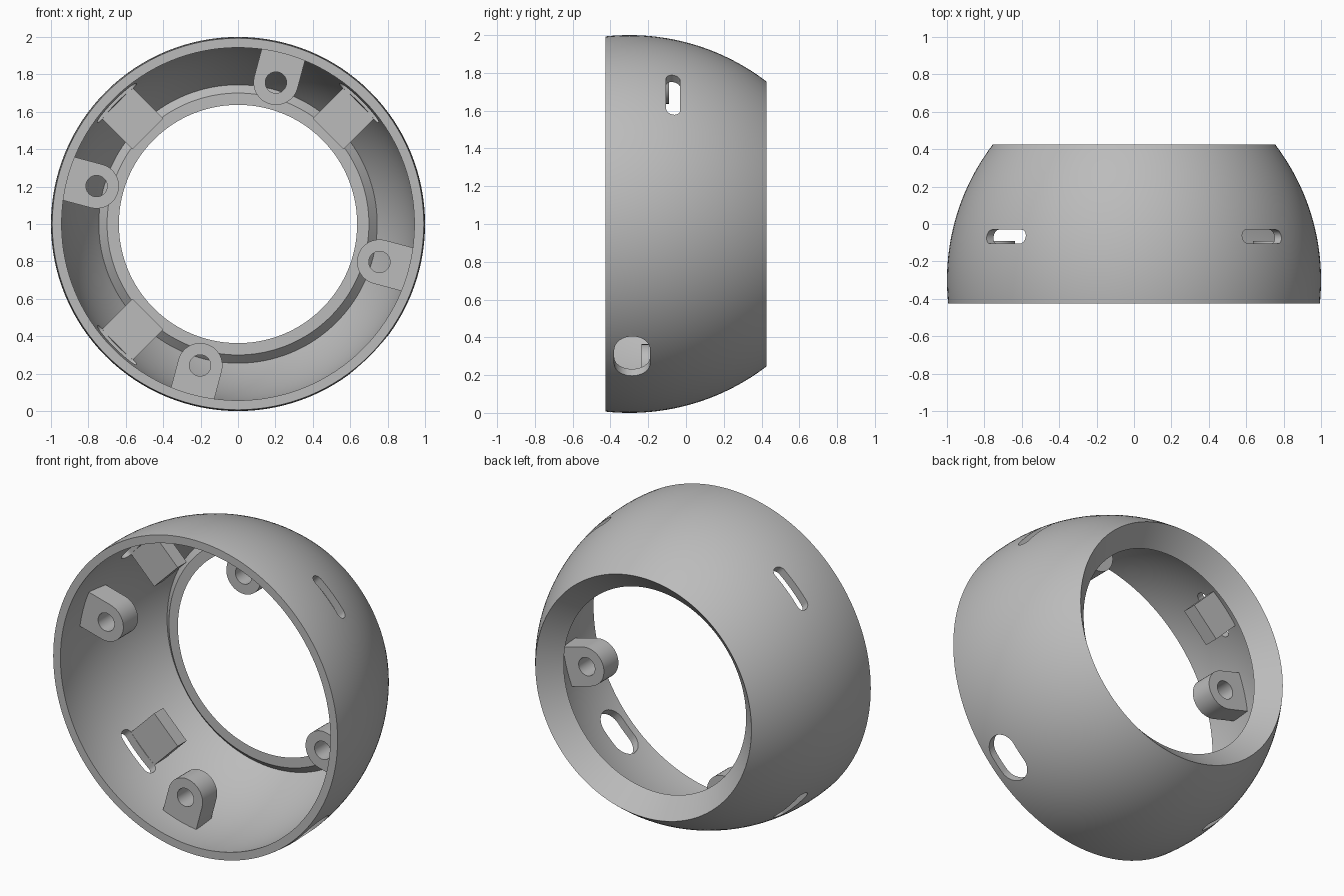
import bpy
import bmesh
from math import cos, sin, pi, radians, sqrt
from mathutils import Vector

cube = bpy.data.objects.get("Cube")
if cube:
    bpy.data.objects.remove(cube, do_unlink=True)

grey = bpy.data.materials.new("plain_grey")
grey.use_nodes = True
grey.diffuse_color = (0.5, 0.5, 0.5, 1)
grey.node_tree.nodes["Principled BSDF"].inputs["Base Color"].default_value = (0.5, 0.5, 0.5, 1)

AXIS = Vector((0, 1, 0))
CENTRE = Vector((0, 0, 1))
BULGE_Y = -0.3      # widest ring of the shell
FRONT, BACK = -0.425, 0.425


def finish(bm, name):
    bmesh.ops.recalc_face_normals(bm, faces=bm.faces)
    mesh = bpy.data.meshes.new(name)
    bm.to_mesh(mesh)
    bm.free()
    mesh.materials.append(grey)
    obj = bpy.data.objects.new(name, mesh)
    bpy.context.collection.objects.link(obj)
    return obj


def activate(obj):
    bpy.ops.object.select_all(action='DESELECT')
    obj.select_set(True)
    bpy.context.view_layer.objects.active = obj


def smooth(obj):
    activate(obj)
    bpy.ops.object.shade_smooth_by_angle(angle=radians(30))


def cut(obj, cutter):
    mod = obj.modifiers.new("cut", 'BOOLEAN')
    mod.operation = 'DIFFERENCE'
    mod.solver = 'EXACT'
    mod.object = cutter
    activate(obj)
    bpy.ops.object.modifier_apply(modifier=mod.name)
    bpy.data.objects.remove(cutter, do_unlink=True)


def frame(degrees):
    a = radians(degrees)
    return Vector((cos(a), 0, sin(a))), Vector((-sin(a), 0, cos(a)))


def prism(name, outline, u, v, w, low, high):
    """Extrude a flat outline (in u, v) along w from low to high."""
    bm = bmesh.new()
    verts = [bm.verts.new(CENTRE + u * a + v * b + w * low) for a, b in outline]
    face = bm.faces.new(verts)
    moved = bmesh.ops.extrude_face_region(bm, geom=[face])["geom"]
    bmesh.ops.translate(bm, vec=w * (high - low),
                        verts=[g for g in moved if isinstance(g, bmesh.types.BMVert)])
    return finish(bm, name)


def arc(x, y, radius, start, end, steps=20):
    angles = [radians(start + (end - start) * i / steps) for i in range(steps + 1)]
    return [(x + radius * cos(a), y + radius * sin(a)) for a in angles]


def slot_cutter(degrees, y, length, width):
    radial, tangent = frame(degrees)
    r, h = width / 2, (length - width) / 2
    outline = arc(h, y, r, -90, 90) + arc(-h, y, r, 90, 270)
    return prism("slot_cutter", outline, tangent, AXIS, radial, 0.84, 1.1)


# Shell: bulged ring with a funnel-shaped back opening, turned around y
def wall(y, widest, curve):
    return widest - curve + sqrt(curve ** 2 - (y - BULGE_Y) ** 2)


def wall_points(start, end, widest, curve, steps=28):
    ys = [start + (end - start) * i / steps for i in range(steps + 1)]
    return [(wall(y, widest, curve), y) for y in ys]


profile = wall_points(FRONT, BULGE_Y, 1.0, 1.195, 5)
profile += wall_points(BULGE_Y, BACK, 1.0, 1.195)[1:]
profile += [(0.637, 0.31), (0.70, 0.31)]
profile += wall_points(0.355, FRONT, 0.95, 1.145)

SIDES = 128
bm = bmesh.new()
rings = []
for i in range(SIDES):
    radial, _ = frame(360 * i / SIDES)
    rings.append([bm.verts.new(CENTRE + radial * r + AXIS * y) for r, y in profile])
n = len(profile)
for i in range(SIDES):
    a, b = rings[i], rings[(i + 1) % SIDES]
    for j in range(n):
        k = (j + 1) % n
        bm.faces.new((a[j], a[k], b[k], b[j]))
shell = finish(bm, "shell")

# Three narrow slots and one wide oval opening
for degrees in (45, 135, 225):
    cut(shell, slot_cutter(degrees, -0.068, 0.295, 0.075))
cut(shell, slot_cutter(-45, -0.285, 0.295, 0.19))
smooth(shell)

# Stop blocks behind the narrow slots
for degrees in (45, 135, 225):
    radial, tangent = frame(degrees)
    block = [(0.682, -0.116), (0.914, -0.116), (0.914, 0.116), (0.682, 0.116)]
    prism("stop_block_%d" % degrees, block, radial, tangent, AXIS, -0.03, 0.06)

# Four screw lugs with round inner ends and through holes
for degrees in (75, 165, 255, 345):
    radial, tangent = frame(degrees)
    outline = arc(0.783, 0, 0.12, 90, 270) + [(0.957, -0.12), (0.957, 0.12)]
    lug = prism("screw_lug_%d" % degrees, outline, radial, tangent, AXIS, -0.235, -0.09)
    hole = arc(0.783, 0, 0.057, 0, 360, 32)[:-1]
    cut(lug, prism("hole_cutter", hole, radial, tangent, AXIS, -0.4, 0.1))
    smooth(lug)
